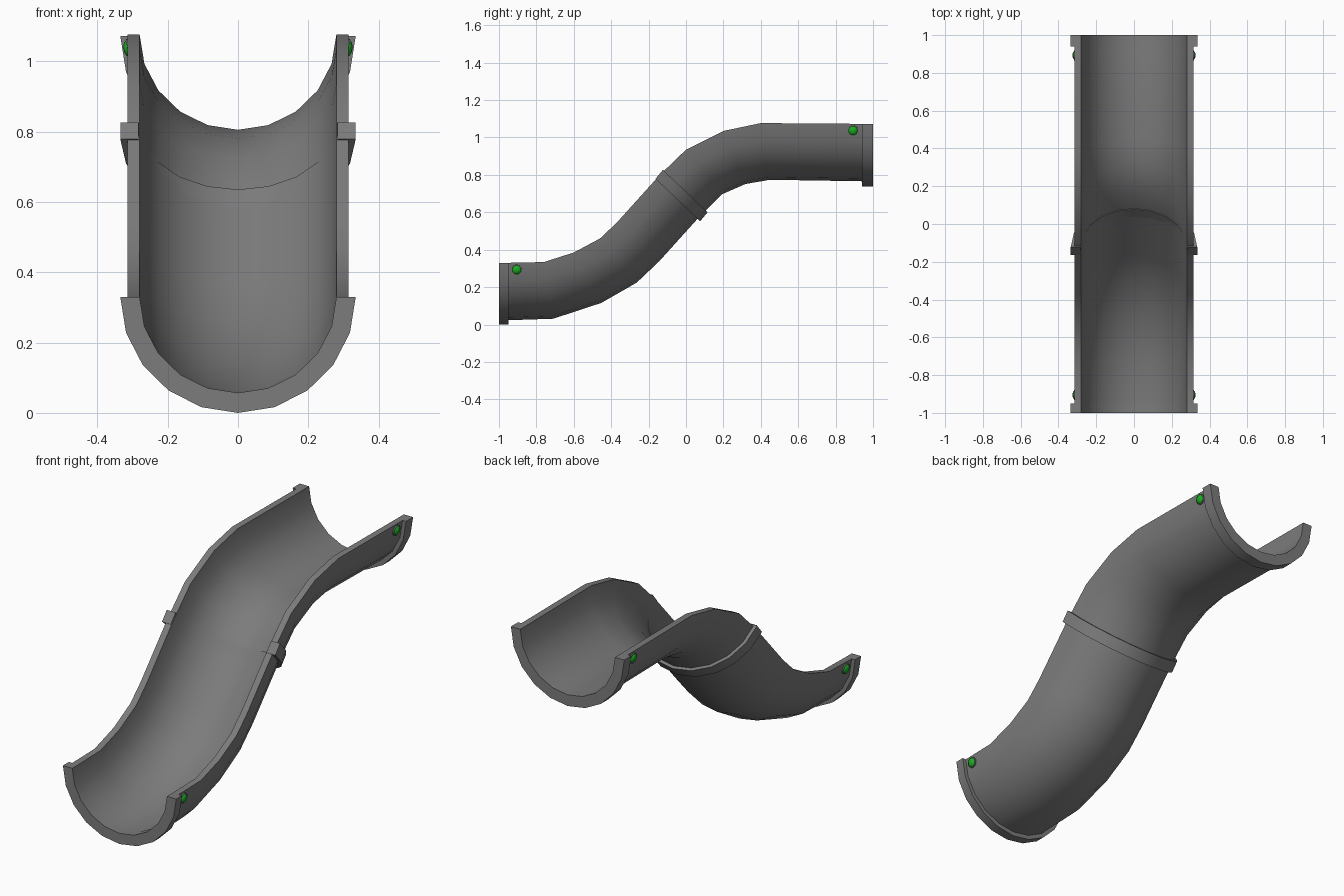
import bpy, bmesh, math
from mathutils import Vector, Matrix

cube = bpy.data.objects.get("Cube")
if cube:
    bpy.data.objects.remove(cube, do_unlink=True)


def material(name, rgb, rough):
    m = bpy.data.materials.new(name)
    m.use_nodes = True
    m.diffuse_color = (*rgb, 1)
    bsdf = m.node_tree.nodes["Principled BSDF"]
    bsdf.inputs["Base Color"].default_value = (*rgb, 1)
    bsdf.inputs["Roughness"].default_value = rough
    return m


GREY = material("pipe grey", (0.2, 0.2, 0.2), 0.6)
GREEN = material("light green", (0.01, 0.42, 0.015), 0.4)
SEGS = 10  # sides of the half circle


def finish(name, bm, mat, angle=40):
    bmesh.ops.recalc_face_normals(bm, faces=bm.faces)
    mesh = bpy.data.meshes.new(name)
    bm.to_mesh(mesh)
    bm.free()
    mesh.materials.append(mat)
    ob = bpy.data.objects.new(name, mesh)
    bpy.context.collection.objects.link(ob)
    bpy.ops.object.select_all(action='DESELECT')
    ob.select_set(True)
    bpy.context.view_layer.objects.active = ob
    bpy.ops.object.shade_smooth_by_angle(angle=math.radians(angle))
    return ob


def half_pipe(name, stations, outer, inner, angle=40):
    """Sweep a half ring; each station is (rim y, rim z, depth dy, depth dz)."""
    bm = bmesh.new()
    rings = []
    for y, z, dy, dz in stations:
        down = Vector((0, dy, dz)).normalized()
        ring = []
        for (rx, rd), order in ((outer, range(SEGS + 1)), (inner, range(SEGS, -1, -1))):
            for i in order:
                a = math.pi * i / SEGS
                p = Vector((rx * math.cos(a), y, z)) + down * rd * math.sin(a)
                ring.append(bm.verts.new(p))
        rings.append(ring)
    n = len(rings[0])
    for a, b in zip(rings, rings[1:]):
        for i in range(n):
            j = (i + 1) % n
            bm.faces.new((a[i], a[j], b[j], b[i]))
    # End faces, as quads between the outer and inner arcs
    for r in (rings[0], rings[-1]):
        for i in range(SEGS):
            bm.faces.new((r[i], r[i + 1], r[n - 2 - i], r[n - 1 - i]))
    return finish(name, bm, GREY, angle)


# Rim point and depth direction along the S-shaped channel
lower = [(-0.95, 0.33, 0, -1), (-0.76, 0.334, 0.05, -0.305), (-0.60, 0.385, 0.15, -0.275),
         (-0.46, 0.46, 0.2, -0.24), (-0.37, 0.545, 0.23, -0.21), (-0.14, 0.80, 0.239, -0.227)]
upper = [(-0.14, 0.80, 0.239, -0.227), (0.0, 0.935, 0.2, -0.245), (0.20, 1.035, 0.12, -0.29),
         (0.40, 1.077, 0.05, -0.307), (0.94, 1.073, 0, -1)]
half_pipe("channel", lower + upper[1:], (0.315, 0.307), (0.28, 0.275))

# End flanges and the collar on the middle joint
half_pipe("front_flange", [(-1.0, 0.33, 0, -1), (-0.95, 0.33, 0, -1)], (0.335, 0.33), (0.28, 0.273), 30)
half_pipe("back_flange", [(0.94, 1.073, 0, -1), (1.0, 1.073, 0, -1)], (0.335, 0.335), (0.28, 0.275), 30)
half_pipe("middle_collar", [(-0.163, 0.779, 0.239, -0.227), (-0.123, 0.827, 0.239, -0.227)],
          (0.335, 0.329), (0.283, 0.278), 30)

# Small round lights with a grey base on both outer walls
for end, y, z in (("front", -0.905, 0.293), ("back", 0.893, 1.037)):
    for side, s in (("left", 1), ("right", -1)):
        tilt = math.radians(90 + 9)
        place = Matrix.Translation((s * 0.309, y, z)) @ Matrix.Rotation(s * tilt, 4, 'Y')
        bm = bmesh.new()
        bmesh.ops.create_cone(bm, cap_ends=True, segments=16, radius1=0.028, radius2=0.028,
                              depth=0.012, matrix=place)
        finish(f"{end}_{side}_light_base", bm, GREY)
        bm = bmesh.new()
        bmesh.ops.create_uvsphere(bm, u_segments=16, v_segments=8, radius=0.026,
                                  matrix=place @ Matrix.Diagonal((1, 1, 0.65, 1)))
        finish(f"{end}_{side}_light", bm, GREEN, 60)
